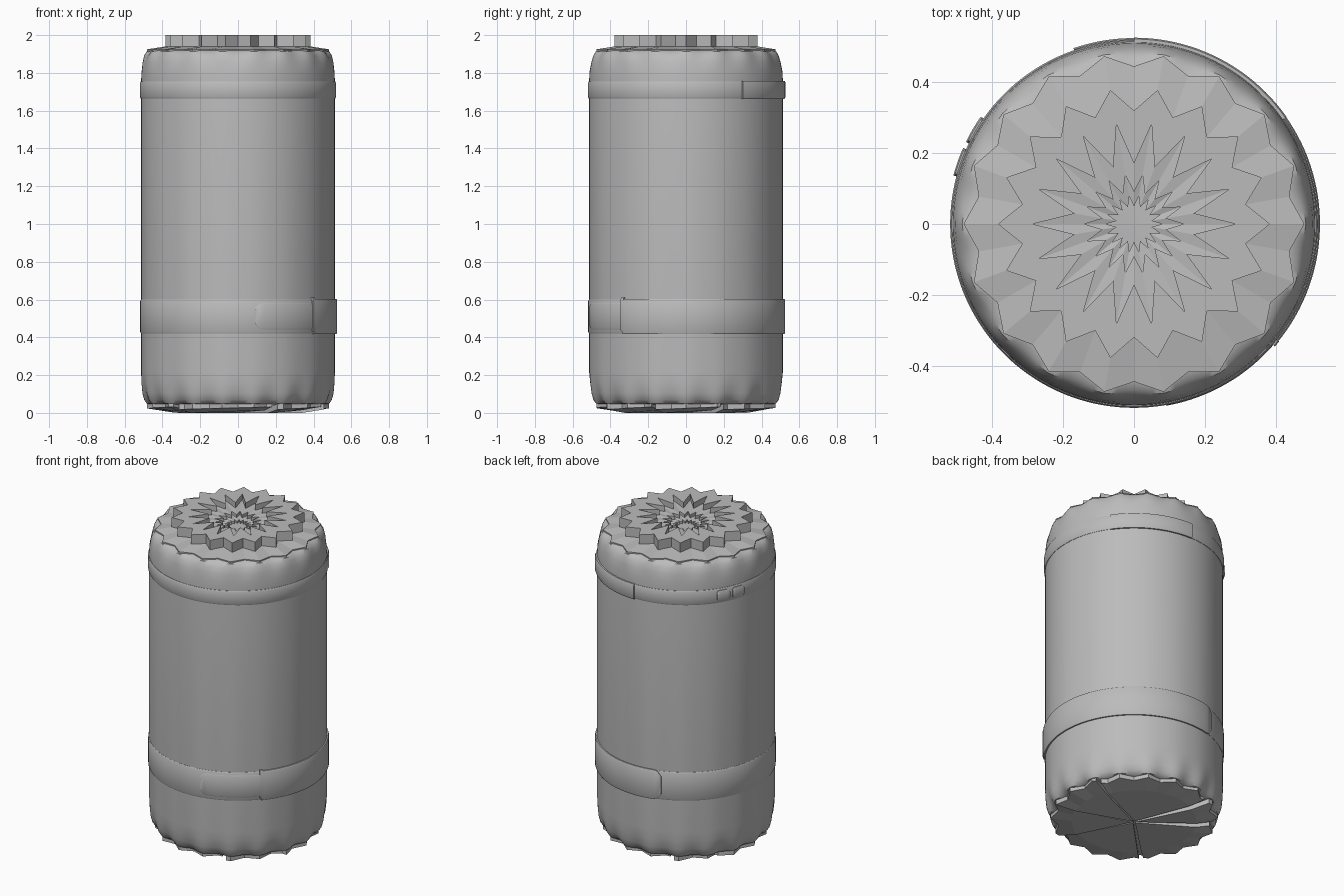
import bpy, bmesh
from math import sin, cos, radians, pi, sqrt

if "Cube" in bpy.data.objects:
    bpy.data.objects.remove(bpy.data.objects["Cube"], do_unlink=True)

grey = bpy.data.materials.new("wrapper_grey")
grey.use_nodes = True
colour = (0.5, 0.5, 0.5, 1)
grey.diffuse_color = colour
grey.node_tree.nodes["Principled BSDF"].inputs["Base Color"].default_value = colour

PLEATS = 18


def polar(r, a, z):
    return (r * cos(a), r * sin(a), z)


def finish(bm, name, smooth=False):
    bmesh.ops.recalc_face_normals(bm, faces=bm.faces)
    mesh = bpy.data.meshes.new(name)
    bm.to_mesh(mesh)
    bm.free()
    mesh.materials.append(grey)
    ob = bpy.data.objects.new(name, mesh)
    bpy.context.collection.objects.link(ob)
    if smooth:
        bpy.ops.object.select_all(action="DESELECT")
        ob.select_set(True)
        bpy.context.view_layer.objects.active = ob
        bpy.ops.object.shade_smooth_by_angle(angle=radians(35))
    return ob


def bridge(bm, a, b, closed=True):
    n = len(a)
    for i in range(n if closed else n - 1):
        j = (i + 1) % n
        bm.faces.new((a[i], a[j], b[j], b[i]))


def lathe(name, profile, segments, smooth):
    """Profile of (radius, height, ripple); the ripple makes pleats."""
    bm = bmesh.new()
    rings = []
    for r, z, ripple in profile:
        angles = [2 * pi * i / segments for i in range(segments)]
        rings.append([bm.verts.new(polar(r + ripple * cos(PLEATS * a), a, z)) for a in angles])
    for a, b in zip(rings, rings[1:]):
        bridge(bm, a, b)
    bm.faces.new(rings[0])
    bm.faces.new(rings[-1])
    return finish(bm, name, smooth)


def strap(name, start, end, low, high, outer, round_start=0, round_end=0):
    """Solid curved strip on the body, with optional rounded ends (degrees)."""
    bm = bmesh.new()
    mid, half, inner = (low + high) / 2, (high - low) / 2, 0.505
    full = end - start >= 360
    steps = max(12, int((end - start) / 2.5))
    columns = []
    for i in range(steps if full else steps + 1):
        deg = start + (end - start) * i / steps
        h = half
        for dist, size in ((deg - start, round_start), (end - deg, round_end)):
            if dist < size:
                h = half * (0.6 + 0.4 * sqrt(1 - (1 - dist / size) ** 2))
        a = radians(deg)
        soft = min(0.008, h / 4)
        section = ((inner, -h), (outer - 0.004, -h), (outer, soft - h),
                   (outer, h - soft), (outer - 0.004, h), (inner, h))
        columns.append([bm.verts.new(polar(r, a, mid + z)) for r, z in section])
    for a, b in zip(columns, columns[1:]):
        bridge(bm, a, b)
    if full:
        bridge(bm, columns[-1], columns[0])
    else:
        bm.faces.new(columns[0])
        bm.faces.new(columns[-1])
    return finish(bm, name, True)


# Wrapped cylinder with pleated shoulders
lathe("body", [
    (0.45, 0.045, 0.012), (0.472, 0.05, 0.012), (0.489, 0.07, 0.008), (0.501, 0.105, 0.005),
    (0.509, 0.16, 0.002), (0.513, 0.22, 0), (0.513, 1.76, 0), (0.510, 1.81, 0),
    (0.503, 1.855, 0.002), (0.492, 1.89, 0.005), (0.476, 1.912, 0.009), (0.45, 1.922, 0.012),
], PLEATS * 10, True)

# Folded star-shaped top: shoulder plate, raised crown, stepped hollow
lathe("folded_top", [
    (0.463, 1.90, 0.018), (0.463, 1.925, 0.018), (0.352, 1.94, 0.032), (0.352, 2.0, 0.032),
    (0.228, 2.0, 0.058), (0.228, 1.965, 0.058), (0.115, 1.96, 0.025), (0.115, 1.94, 0.025),
    (0.065, 1.935, 0.015), (0.065, 1.92, 0.015), (0.042, 1.918, 0),
], PLEATS * 2, False)

# Overlapping bottom flaps, each tilted, with narrow slits between them
cuts = [24, 115, 148, 225, 295, 339, 384]
bm = bmesh.new()
for start, end in zip(cuts, cuts[1:]):
    first, last = start + 1.5, end - 1.5
    marks = [d for d in range(0, 400, 10) if first < d < last]
    layers = []
    for lift in (0, 0.03):
        mids, rims = [], []
        for d in [first] + marks + [last]:
            a = radians(d)
            tilt = 0.014 * (d - first) / (last - first)
            mids.append(bm.verts.new(polar(0.36, a, tilt + lift)))
            rims.append(bm.verts.new(polar(0.462 + 0.02 * cos(PLEATS * a), a, 0.018 + tilt + lift)))
        hub = bm.verts.new(polar(0.01, radians((first + last) / 2), lift))
        for i in range(len(mids) - 1):
            bm.faces.new((hub, mids[i], mids[i + 1]))
        bridge(bm, mids, rims, closed=False)
        layers.append([hub, mids[0]] + rims + [mids[-1]])
    bridge(bm, *layers)
finish(bm, "bottom_flaps")

# Upper band with its overlapping end and two small studs
strap("upper_band", 0, 360, 1.665, 1.755, 0.519)
strap("upper_band_overlap", 35, 90, 1.662, 1.758, 0.526)
for i, start in enumerate((145, 156)):
    strap(f"band_stud_{i + 1}", start, start + 9, 1.675, 1.745, 0.528, 2, 2)

# Lower band with its overlapping end and a rounded tab
strap("lower_band", 0, 360, 0.42, 0.60, 0.518)
strap("lower_band_overlap", -40, 109, 0.417, 0.603, 0.525, 0, 5)
strap("lower_tab", -80, -40, 0.44, 0.583, 0.521, 5, 0)
strap("tab_keeper", -41, -39, 0.43, 0.61, 0.527)
